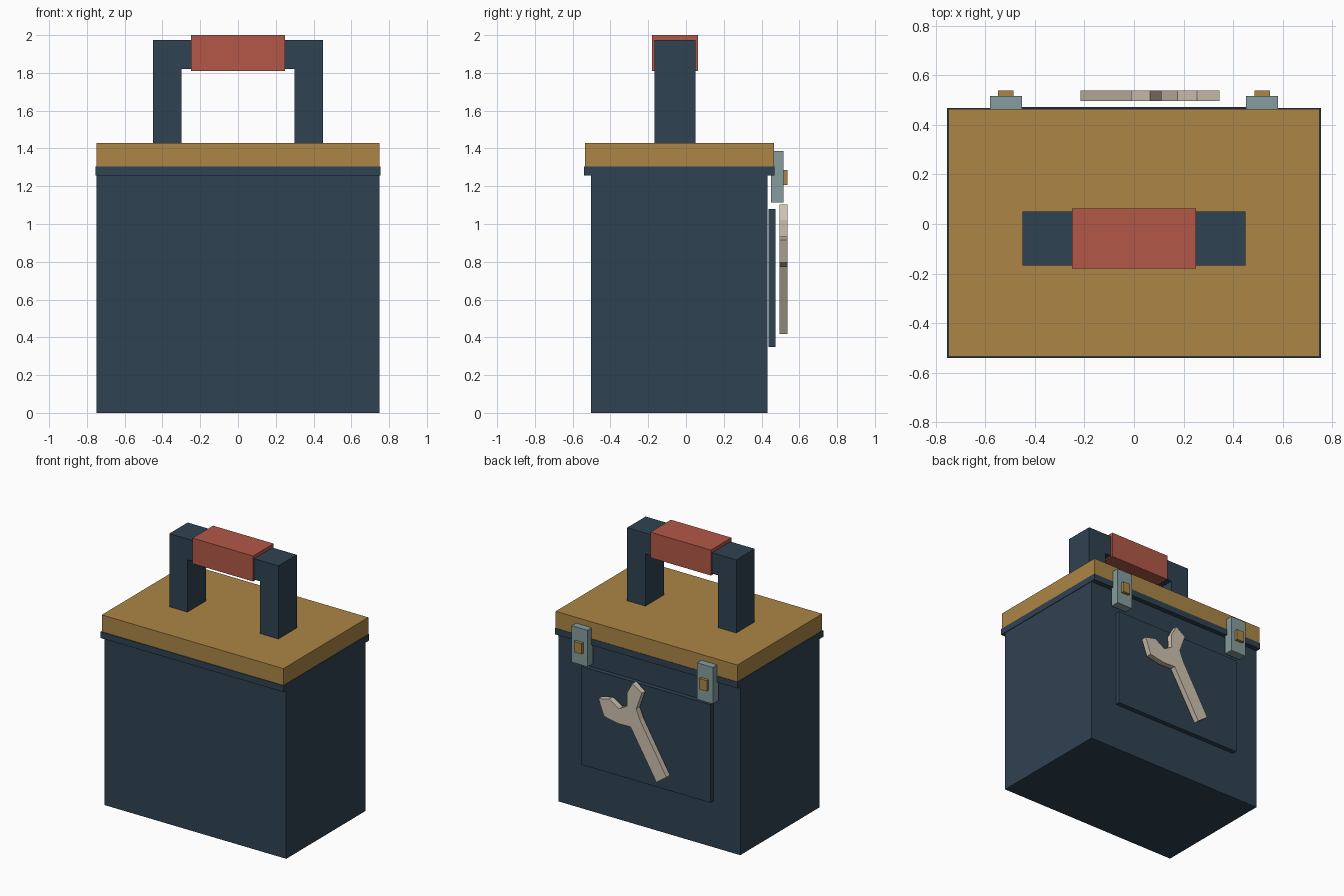
import bpy
import bmesh

cube = bpy.data.objects.get("Cube")
if cube:
    bpy.data.objects.remove(cube, do_unlink=True)


def material(name, rgb):
    """Flat material from an sRGB colour, stored as linear values."""
    linear = [((c / 255 + 0.055) / 1.055) ** 2.4 for c in rgb]
    mat = bpy.data.materials.new(name)
    mat.use_nodes = True
    mat.diffuse_color = (*linear, 1)
    bsdf = next(n for n in mat.node_tree.nodes if n.type == "BSDF_PRINCIPLED")
    bsdf.inputs["Base Color"].default_value = (*linear, 1)
    return mat


navy = material("navy", (47, 66, 81))
ochre = material("ochre", (172, 134, 70))
red = material("brick_red", (178, 88, 72))
steel = material("grey_blue_steel", (134, 157, 159))
bone = material("pale_metal", (206, 194, 175))


def finish(name, bm, mat):
    bmesh.ops.recalc_face_normals(bm, faces=bm.faces)
    mesh = bpy.data.meshes.new(name)
    bm.to_mesh(mesh)
    bm.free()
    mesh.materials.append(mat)
    obj = bpy.data.objects.new(name, mesh)
    bpy.context.scene.collection.objects.link(obj)
    return obj


def box(name, mat, xs, ys, zs):
    """Box spanning the given ranges."""
    bm = bmesh.new()
    bmesh.ops.create_cube(bm, size=1)
    for v in bm.verts:
        for i, (lo, hi) in enumerate((xs, ys, zs)):
            v.co[i] = lo if v.co[i] < 0 else hi
    return finish(name, bm, mat)


def plate(name, mat, outline, ys):
    """Extrude an x-z outline between two depths."""
    bm = bmesh.new()
    face = bm.faces.new([bm.verts.new((x, ys[0], z)) for x, z in outline])
    side = bmesh.ops.extrude_face_region(bm, geom=[face])["geom"]
    for v in side:
        if isinstance(v, bmesh.types.BMVert):
            v.co.y = ys[1]
    return finish(name, bm, mat)


# Case, rim and lid
box("case_body", navy, (-0.75, 0.75), (-0.503, 0.432), (0, 1.26))
box("case_rim", navy, (-0.754, 0.754), (-0.54, 0.468), (1.258, 1.305))
box("lid", ochre, (-0.749, 0.749), (-0.535, 0.465), (1.305, 1.43))

# Raised panel on the back
box("back_panel", navy, (-0.533, 0.533), (0.438, 0.473), (0.348, 1.08))

# Handle: one arch, with a grip around its middle
arch = [(-0.45, 1.42), (-0.45, 1.975), (0.45, 1.975), (0.45, 1.42),
        (0.3, 1.42), (0.3, 1.82), (-0.3, 1.82), (-0.3, 1.42)]
plate("handle_arch", navy, arch, (-0.167, 0.05))
box("handle_grip", red, (-0.25, 0.25), (-0.179, 0.063), (1.81, 2.0))

# Latches with their buttons
for side, x in (("left", 0.517), ("right", -0.517)):
    box(side + "_latch", steel, (x - 0.065, x + 0.065), (0.45, 0.516), (1.115, 1.387))
    box(side + "_latch_button", ochre, (x - 0.031, x + 0.031), (0.51, 0.538), (1.207, 1.287))

# Wrench emblem
wrench = [(-0.215, 0.478), (-0.133, 0.418), (0.081, 0.775), (0.185, 0.772),
          (0.3, 0.795), (0.345, 0.915), (0.255, 0.935), (0.175, 0.885),
          (0.108, 0.922), (0.11, 1.02), (0.065, 1.103), (-0.012, 1.05),
          (0.034, 0.922), (0.004, 0.848)]
plate("wrench_emblem", bone, wrench, (0.496, 0.538))
